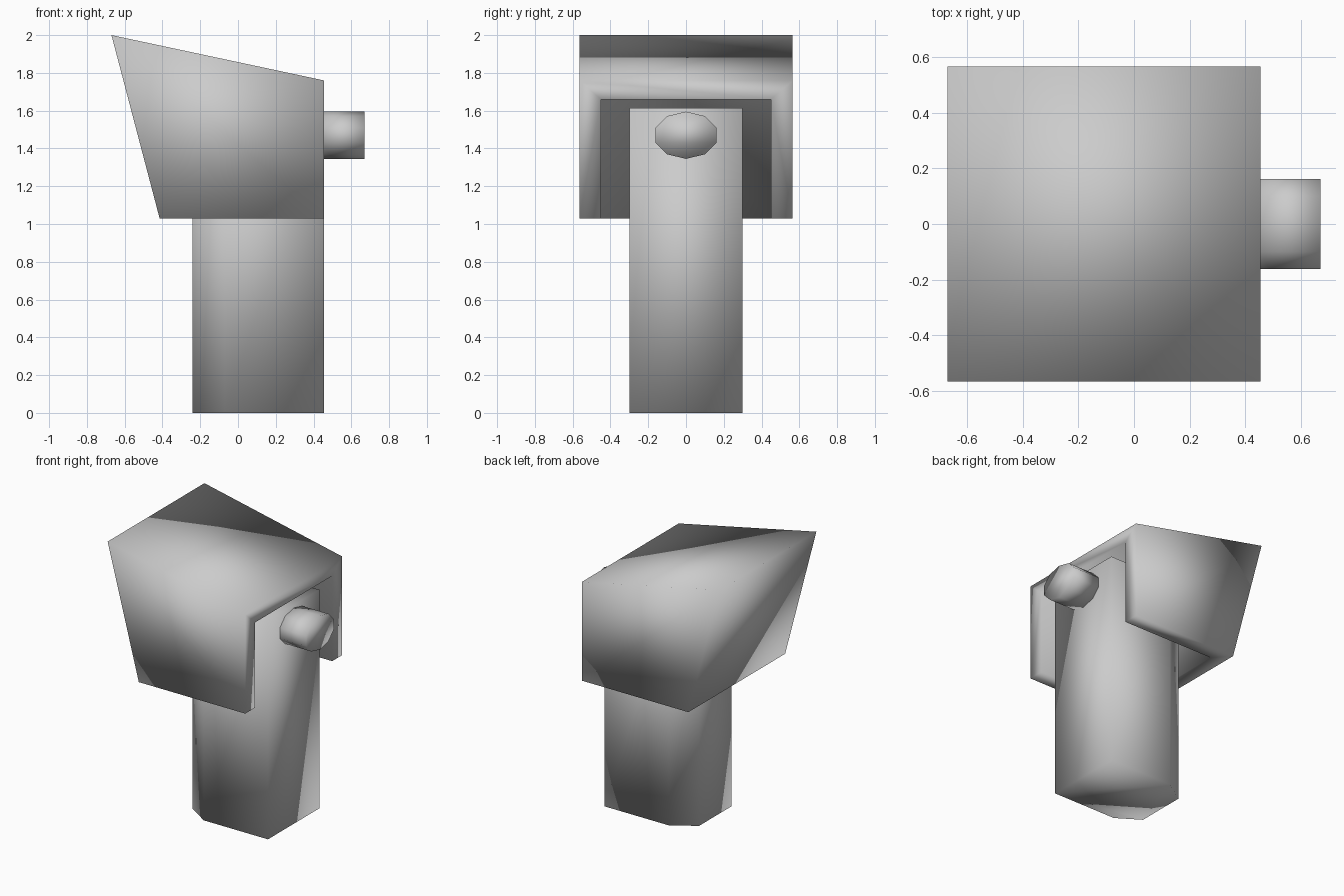
import bpy
import bmesh
import math

cube = bpy.data.objects.get("Cube")
if cube:
    bpy.data.objects.remove(cube, do_unlink=True)

GREY = (0.6, 0.6, 0.6, 1.0)
grey = bpy.data.materials.new("plain grey")
grey.use_nodes = True
grey.diffuse_color = GREY
grey.node_tree.nodes["Principled BSDF"].inputs["Base Color"].default_value = GREY


def finish(name, bm):
    """Turn a bmesh into a smooth shaded grey object."""
    bmesh.ops.recalc_face_normals(bm, faces=bm.faces)
    for face in bm.faces:
        face.smooth = True
    mesh = bpy.data.meshes.new(name)
    bm.to_mesh(mesh)
    bm.free()
    mesh.materials.append(grey)
    obj = bpy.data.objects.new(name, mesh)
    bpy.context.collection.objects.link(obj)
    return obj


def prism(name, outline, offset):
    """Closed prism: an outline of points swept along an offset."""
    bm = bmesh.new()
    base = bm.faces.new([bm.verts.new(p) for p in outline])
    swept = bmesh.ops.extrude_face_region(bm, geom=[base], use_keep_orig=True)
    moved = [g for g in swept["geom"] if isinstance(g, bmesh.types.BMVert)]
    bmesh.ops.translate(bm, vec=offset, verts=moved)
    return finish(name, bm)


# Post: square corners on the open side, chamfered ones behind
half = [(0.455, 0.30), (-0.07, 0.30), (-0.24, 0.19)]
outline = half + [(x, -y) for x, y in reversed(half)]
prism("post", [(x, y, 0) for x, y in outline], (0, 0, 1.615))

# Knob: ten-sided flattened peg on the open side
angles = [math.radians(90 + 36 * i) for i in range(10)]
prism("knob", [(0.455, 0.17 * math.cos(a), 1.47 + 0.125 * math.sin(a))
               for a in angles], (0.215, 0, 0))

# Hood: sloped shell open below and on one side
# Profile order: low rim, high rim, back top, back bottom
outer_profile = [(0.455, 1.03), (0.455, 1.76), (-0.67, 2.0), (-0.415, 1.03)]
inner_profile = [(0.455, 1.03), (0.455, 1.66), (-0.535, 1.87), (-0.31, 1.03)]
bm = bmesh.new()


def side_verts(profile, y):
    return [bm.verts.new((x, y, z)) for x, z in profile]


outer = [side_verts(outer_profile, s * 0.565) for s in (-1, 1)]
inner = [side_verts(inner_profile, s * 0.45) for s in (-1, 1)]
for a, b in (outer, inner):
    # side walls, roof and back wall
    bm.faces.new(a)
    bm.faces.new(b)
    for i in (1, 2):
        bm.faces.new((a[i], a[i + 1], b[i + 1], b[i]))
for o, n in zip(outer, inner):
    # upright and bottom rims of each side wall
    for i, j in ((0, 1), (3, 0)):
        bm.faces.new((o[i], o[j], n[j], n[i]))
for i in (1, 3):
    # rims of the roof and of the back wall
    bm.faces.new((outer[0][i], outer[1][i], inner[1][i], inner[0][i]))
finish("hood", bm)
